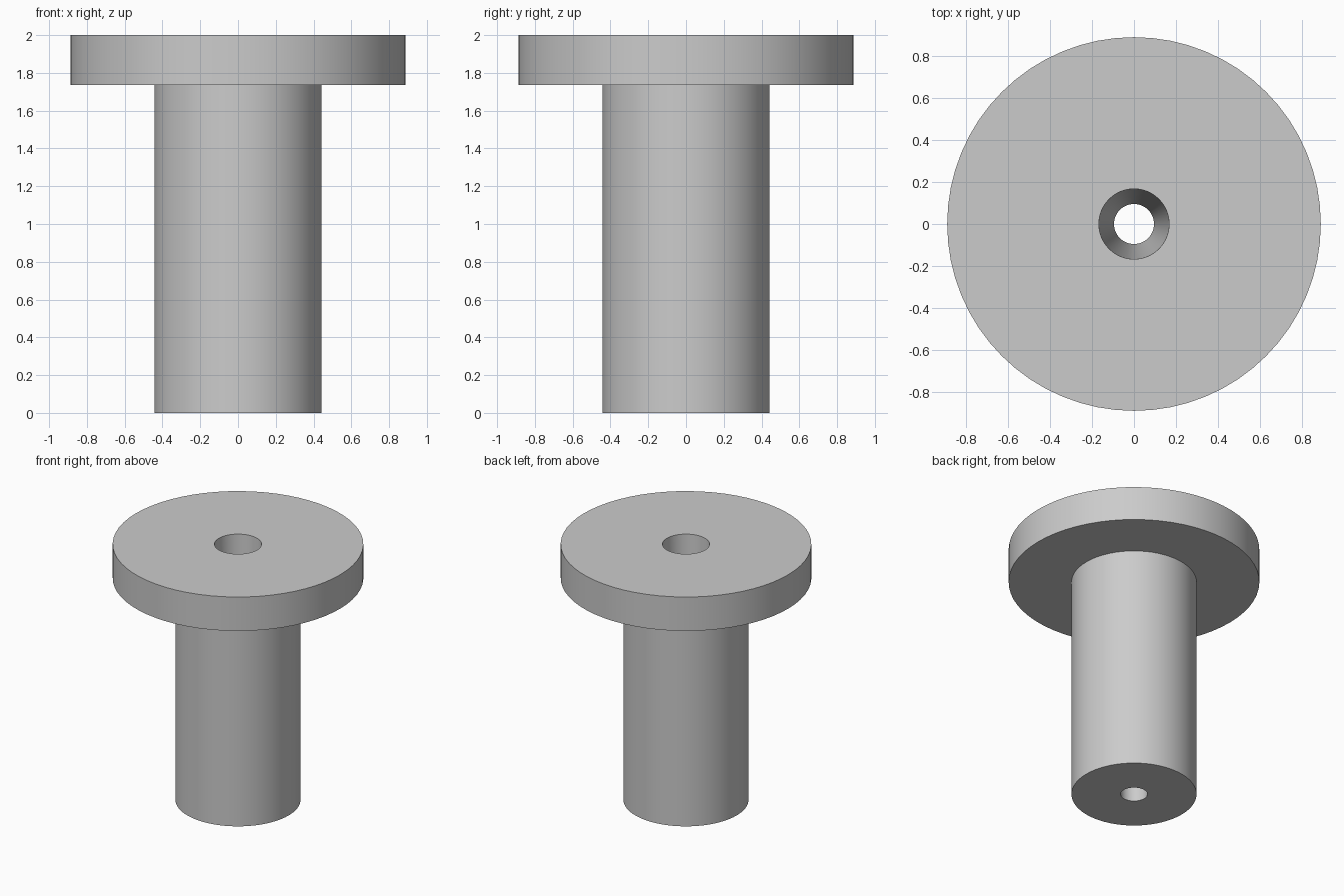
import bpy
import bmesh
import math

cube = bpy.data.objects.get("Cube")
if cube:
    bpy.data.objects.remove(cube, do_unlink=True)

SEGMENTS = 64
HEIGHT = 2.0
FLANGE_BOTTOM = 1.735
FLANGE_RADIUS = 0.888
STEM_RADIUS = 0.443
BORE_TOP, BORE_BOTTOM = 0.167, 0.095

# Plain grey material
grey = bpy.data.materials.new("plain_grey")
grey.use_nodes = True
colour = (0.6, 0.6, 0.6, 1.0)
grey.diffuse_color = colour
grey.node_tree.nodes["Principled BSDF"].inputs["Base Color"].default_value = colour

# Closed cross-section: stem, flange and tapered through-bore
profile = [
    (BORE_BOTTOM, 0),
    (STEM_RADIUS, 0),
    (STEM_RADIUS, FLANGE_BOTTOM),
    (FLANGE_RADIUS, FLANGE_BOTTOM),
    (FLANGE_RADIUS, HEIGHT),
    (BORE_TOP, HEIGHT),
]

# Spin the section around z
bm = bmesh.new()
section = [bm.verts.new((r, 0, z)) for r, z in profile]
edges = [bm.edges.new((v, section[(i + 1) % len(section)]))
         for i, v in enumerate(section)]
bmesh.ops.spin(bm, geom=section + edges, cent=(0, 0, 0), axis=(0, 0, 1),
               angle=math.tau, steps=SEGMENTS, use_merge=True)
bmesh.ops.remove_doubles(bm, verts=bm.verts[:], dist=0.0001)
bmesh.ops.recalc_face_normals(bm, faces=bm.faces[:])

mesh = bpy.data.meshes.new("flanged_bushing")
bm.to_mesh(mesh)
bm.free()
mesh.materials.append(grey)
bushing = bpy.data.objects.new("flanged_bushing", mesh)
bpy.context.collection.objects.link(bushing)

# Smooth round walls, sharp rims
bpy.ops.object.select_all(action="DESELECT")
bushing.select_set(True)
bpy.context.view_layer.objects.active = bushing
bpy.ops.object.shade_smooth_by_angle(angle=math.radians(30))
